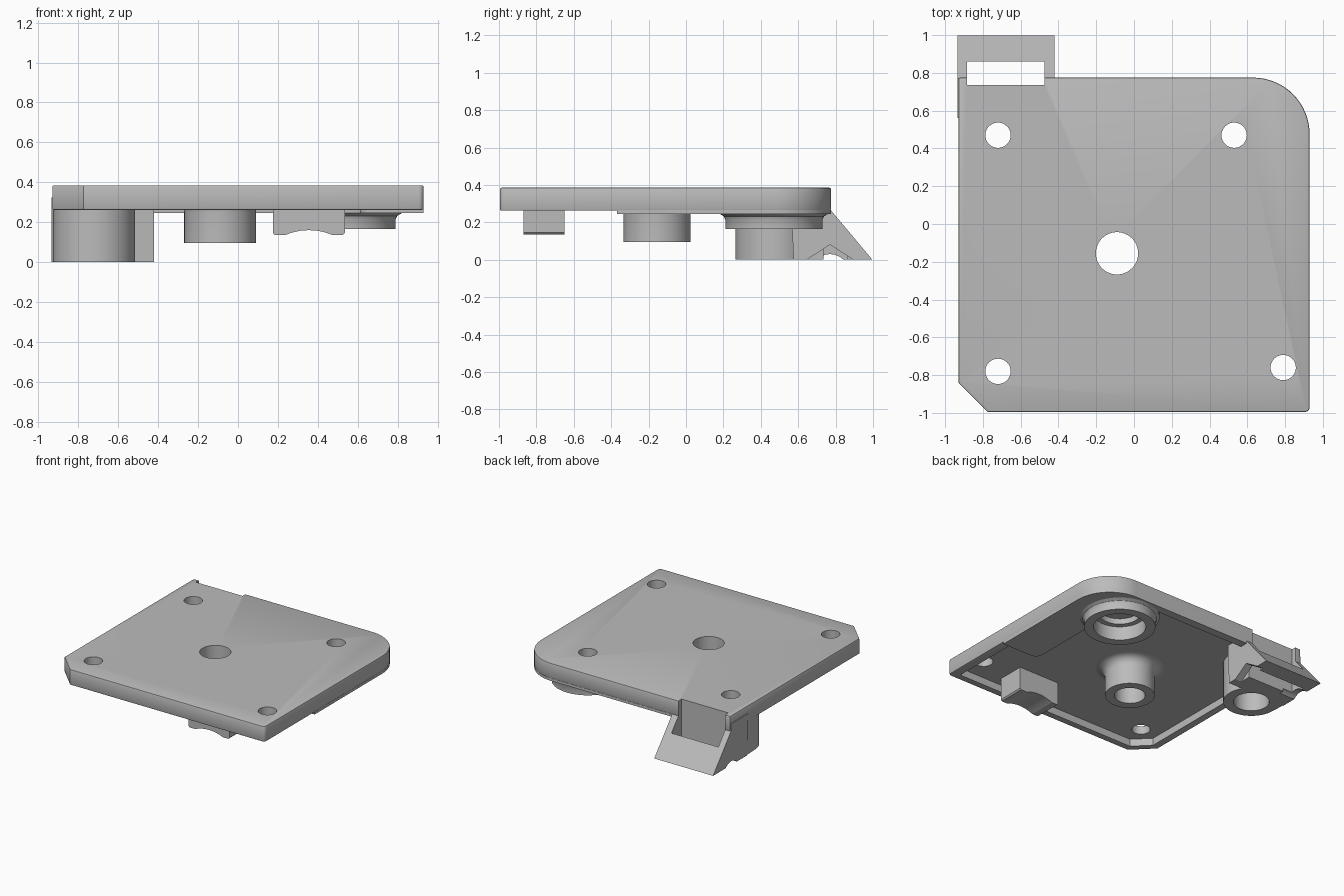
import bpy, bmesh, math

cube = bpy.data.objects.get("Cube")
if cube:
    bpy.data.objects.remove(cube)

gray = bpy.data.materials.new("matte_gray")
gray.use_nodes = True
gray.diffuse_color = (0.5, 0.5, 0.5, 1)
gray.node_tree.nodes["Principled BSDF"].inputs["Base Color"].default_value = (0.5, 0.5, 0.5, 1)


def finish(name, bm):
    bmesh.ops.recalc_face_normals(bm, faces=bm.faces)
    me = bpy.data.meshes.new(name)
    bm.to_mesh(me)
    bm.free()
    me.materials.append(gray)
    ob = bpy.data.objects.new(name, me)
    bpy.context.collection.objects.link(ob)
    return ob


def prism(name, outline, lo, hi, axis="z"):
    """Extrude an outline along z (xy points), x (yz points) or y (xz points)."""
    place = {"z": lambda a, b, c: (a, b, c),
             "x": lambda a, b, c: (c, a, b),
             "y": lambda a, b, c: (a, c, b)}[axis]
    bm = bmesh.new()
    face = bm.faces.new([bm.verts.new(place(a, b, lo)) for a, b in outline])
    top = bmesh.ops.extrude_face_region(bm, geom=[face])["geom"]
    move = place(0, 0, hi - lo)
    bmesh.ops.translate(bm, vec=move, verts=[v for v in top if isinstance(v, bmesh.types.BMVert)])
    return finish(name, bm)


def arc(cx, cy, r, start, end, n=16):
    angles = [math.radians(start + (end - start) * i / n) for i in range(n + 1)]
    return [(cx + r * math.cos(a), cy + r * math.sin(a)) for a in angles]


def circle(cx, cy, r, n=48):
    return arc(cx, cy, r, 0, 360, n)[:-1]


def rect(x0, x1, y0, y1):
    return [(x0, y0), (x1, y0), (x1, y1), (x0, y1)]


def ring(name, cx, cy, profile, n=48):
    """Lathe a closed (radius, height) profile around a vertical axis."""
    bm = bmesh.new()
    rows = []
    for i in range(n):
        a = 2 * math.pi * i / n
        rows.append([bm.verts.new((cx + r * math.cos(a), cy + r * math.sin(a), z)) for r, z in profile])
    for i in range(n):
        p, q = rows[i], rows[(i + 1) % n]
        for j in range(len(profile)):
            k = (j + 1) % len(profile)
            bm.faces.new((p[j], q[j], q[k], p[k]))
    return finish(name, bm)


def cut(target, *cutters):
    for c in cutters:
        m = target.modifiers.new("cut", "BOOLEAN")
        m.operation, m.solver, m.object = "DIFFERENCE", "EXACT", c
        bpy.context.view_layer.objects.active = target
        bpy.ops.object.modifier_apply(modifier=m.name)


TOP, UNDER, CEILING, LIP = 0.385, 0.262, 0.32, 0.245
hook_hole, corner_hole, post = (-0.72, 0.47), (0.53, 0.47), (-0.09, -0.155)

# Cutters
screw_holes = [prism("hole_cutter", circle(x, y, 0.067, 32), -0.1, 0.5)
               for x, y in (hook_hole, corner_hole, (-0.72, -0.78), (0.79, -0.76))]
post_hole = prism("post_cutter", circle(*post, 0.112), -0.1, 0.5)
corner_bore = prism("corner_bore_cutter", circle(*corner_hole, 0.19), 0.1, CEILING)
hook_bore = prism("hook_bore_cutter", circle(*hook_hole, 0.13), -0.1, 0.25)
slot = prism("slot_cutter", rect(-0.885, -0.475, 0.735, 0.86), -0.1, 0.5)
recess = prism("recess_cutter", [(-0.87, -0.82), (-0.75, -0.94), (0.86, -0.94), (0.86, -0.37)]
               + arc(0.67, -0.31, 0.06, 270, 180, 6) + [(0.61, 0.71), (-0.87, 0.71)], 0.1, CEILING)
groove = prism("groove_cutter", [(0.63, -0.01), (0.91, -0.01), (0.77, 0.08)], -0.476, -0.3, "x")
far_groove = prism("far_groove_cutter", arc(0.77, -0.07, 0.1, 0, 180), -1.0, -0.8, "x")

# Base plate, hollowed underneath
round_corner = arc(0.63, 0.475, 0.3, 0, 90)
plate = prism("base_plate", [(-0.93, -0.84), (-0.775, -0.995)] + arc(0.905, -0.97, 0.025, 270, 360, 4)
              + round_corner + [(-0.93, 0.775)], UNDER, TOP)
bevel = plate.modifiers.new("soft_edge", "BEVEL")
bevel.width, bevel.segments, bevel.angle_limit = 0.008, 2, math.radians(60)
bpy.context.view_layer.objects.active = plate
bpy.ops.object.modifier_apply(modifier=bevel.name)
cut(plate, recess, slot, post_hole, *screw_holes)

# Thicker rim around the rounded corner and the back
rim = prism("corner_rim", [(0.93, -0.37)] + round_corner
            + [(-0.42, 0.775), (-0.42, 0.71), (0.61, 0.71)]
            + arc(0.67, -0.31, 0.06, 180, 270, 6), LIP, UNDER + 0.004)
cut(rim, corner_bore)
cut(plate, corner_bore)

# Central post with a flared root
flare = [(0.25 - 0.07 * math.cos(a), 0.25 + 0.07 * math.sin(a))
         for a in (math.pi / 2 * i / 6 for i in range(7))]
center_post = ring("center_post", *post, [(0.112, 0.095), (0.18, 0.095)] + flare
                   + [(0.25, CEILING + 0.005), (0.112, CEILING + 0.005)])

# Round foot under the rounded corner, with an inner lip
corner_foot = ring("corner_foot", *corner_hole,
                   [(0.19, 0.165), (0.26, 0.165), (0.26, 0.215), (0.268, 0.232), (0.29, LIP),
                    (0.29, CEILING + 0.005), (0.15, CEILING + 0.005), (0.15, 0.275), (0.19, 0.275)])

# Deep round foot beside the hook
hook_foot = prism("hook_foot", arc(*hook_hole, 0.205, -90, 90, 24) + [(-0.935, 0.675)]
                  + arc(*hook_hole, 0.205, 180, 270, 12)[:-1], 0, CEILING + 0.005)
cut(hook_foot, hook_bore, screw_holes[0])

# Wedge hook with slot and grooved underside
hook = prism("wedge_hook", [(0.575, 0), (0.997, 0), (0.77, 0.27), (0.77, CEILING + 0.005),
                            (0.56, CEILING + 0.005)], -0.935, -0.42, "x")
cut(hook, hook_bore, screw_holes[0], slot, groove, far_groove)

# Cable saddle with a curved notch
saddle = prism("cable_saddle", [(0.175, CEILING + 0.005), (0.175, 0.145), (0.185, 0.135), (0.235, 0.135)]
               + arc(0.355, -0.14, 0.3, 113, 67, 12)
               + [(0.475, 0.135), (0.525, 0.135), (0.535, 0.145), (0.535, CEILING + 0.005)],
               -0.87, -0.65, "y")

for c in screw_holes + [post_hole, corner_bore, hook_bore, slot, recess, groove, far_groove]:
    bpy.data.objects.remove(c)

# Smooth round walls while keeping hard edges
bpy.ops.object.select_all(action="DESELECT")
for ob in (plate, rim, center_post, corner_foot, hook_foot, hook, saddle):
    ob.select_set(True)
bpy.context.view_layer.objects.active = plate
bpy.ops.object.shade_smooth_by_angle(angle=math.radians(30))
